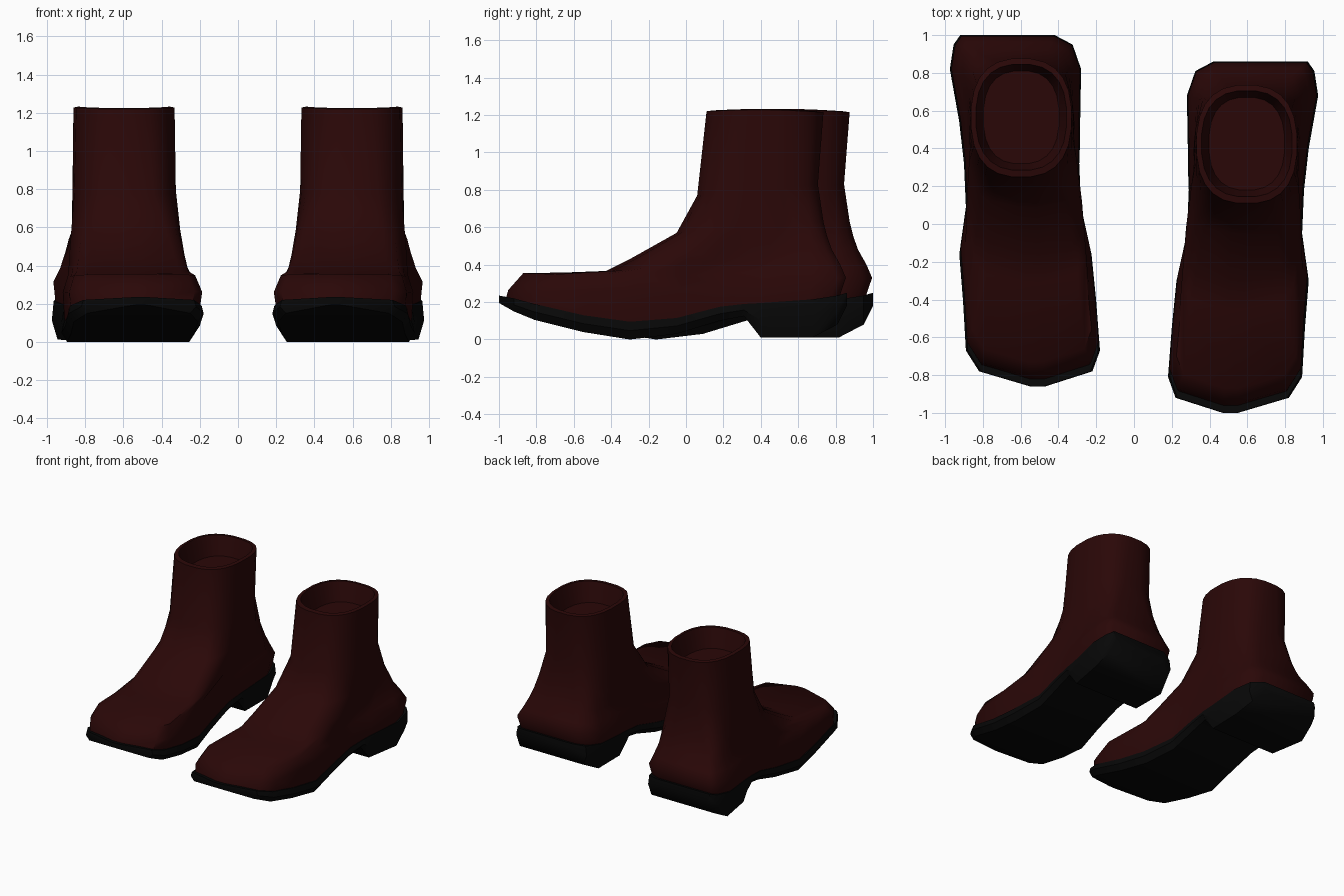
import bpy, bmesh, math

if "Cube" in bpy.data.objects:
    bpy.data.objects.remove(bpy.data.objects["Cube"])


def material(name, rgb):
    m = bpy.data.materials.new(name)
    m.diffuse_color = (*rgb, 1)
    m.use_nodes = True
    m.node_tree.nodes["Principled BSDF"].inputs["Base Color"].default_value = m.diffuse_color
    return m


LEATHER = material("dark_red_leather", (0.023, 0.0022, 0.0022))
RUBBER = material("black_rubber", (0.0022, 0.0022, 0.0022))

# Sole stations from toe to heel: y, inner x, outer x, top z, bottom z
STATIONS = [
    (-1.00, .47, .55, .235, .195),
    (-.92, .22, .82, .22, .15),
    (-.81, .18, .89, .19, .105),
    (-.55, .20, .905, .13, .04),
    (-.30, .225, .925, .095, 0),
    (-.05, .28, .89, .115, .03),
    (.18, .29, .90, .175, .10),
    (.31, .285, .915, .19, .125),
    (.40, .285, .925, .195, .01),
    (.68, .28, .975, .215, .012),
    (.81, .325, .955, .235, .08),
    (.86, .42, .92, .25, .18),
]
N = len(STATIONS)
Y0, Y1 = STATIONS[0][0], STATIONS[-1][0]

# Upper rings: front y, back y, front z, back z, side dip, blend to shaft, width scale
RINGS = [
    (-.95, .855, .265, .33, .03, 0, .98),
    (-.87, .825, .355, .40, .035, .06, .92),
    (-.45, .78, .355, .48, -.01, .25, .94),
    (-.30, .755, .43, .55, 0, .38, .96),
    (-.05, .735, .57, .63, 0, .58, .98),
    (.06, .705, .77, .83, 0, .88, 1.01),
    (.11, .735, 1.22, 1.215, -.01, 1, 1.01),
    (.145, .705, 1.225, 1.22, -.01, 1, .91),
    (.18, .67, 1.07, 1.07, 0, 1, .76),
]


def shaft_point(j, side):
    """Rounded shaft outline: x and 0..1 position from front to back."""
    a = (j + .5) / N * math.pi
    p = 2 / 2.5
    end = math.cos(.5 / N * math.pi) ** p
    c = math.copysign(abs(math.cos(a)) ** p, math.cos(a))
    return .597 + side * .264 * math.sin(a) ** p, (1 - c / end) / 2


def outline():
    """Indices walking down the inner side and back up the outer side."""
    return [(j, -1) for j in range(N)] + [(j, 1) for j in reversed(range(N))]


def upper_rings():
    base = []
    for j, side in outline():
        y, xi, xo, top, _ = STATIONS[j]
        x = xi if side < 0 else xo
        base.append((.57 + (x - .57) * .95, -.07 + (y + .07) * .96, top - .015))
    rings = [base]
    for yf, yb, zf, zb, dip, blend, s in RINGS:
        ring = []
        for j, side in outline():
            y, xi, xo = STATIONS[j][:3]
            xs, ts = shaft_point(j, side)
            x = (xi if side < 0 else xo) * (1 - blend) + xs * blend
            t = (y - Y0) / (Y1 - Y0) * (1 - blend) + ts * blend
            c = .57 * (1 - blend) + .597 * blend
            ring.append((c + (x - c) * s, yf + (yb - yf) * t,
                         zf + (zb - zf) * t - dip * math.sin(math.pi * t)))
        rings.append(ring)
    return rings


def sole_rings():
    """Cross-sections with a slightly bevelled lower edge."""
    rings = []
    for y, xi, xo, top, bot in STATIONS:
        b = min(.03, (xo - xi) * .2)
        mid = bot + (top - bot) * .5
        rings.append([(xi + .01, y, top), (xi, y, mid), (xi + b, y, bot),
                      (xo - b, y, bot), (xo, y, mid), (xo - .01, y, top)])
    return rings


def loft(name, rings, mat, mirror, shift, angle):
    bm = bmesh.new()
    vs = [[bm.verts.new((mirror * x, y + shift, z)) for x, y, z in r] for r in rings]
    n = len(vs[0])
    for a, b in zip(vs, vs[1:]):
        for i in range(n):
            k = (i + 1) % n
            bm.faces.new((a[i], a[k], b[k], b[i]))
    bm.faces.new(vs[0])
    bm.faces.new(vs[-1])
    bmesh.ops.recalc_face_normals(bm, faces=bm.faces)
    me = bpy.data.meshes.new(name)
    bm.to_mesh(me)
    bm.free()
    me.materials.append(mat)
    me.shade_smooth()
    me.set_sharp_from_angle(angle=math.radians(angle))
    bpy.context.collection.objects.link(bpy.data.objects.new(name, me))


# The pair: one boot stands slightly further back
for label, mirror, shift in (("right", 1, 0), ("left", -1, .14)):
    loft(label + "_boot_upper", upper_rings(), LEATHER, mirror, shift, 50)
    loft(label + "_boot_sole", sole_rings(), RUBBER, mirror, shift, 40)
